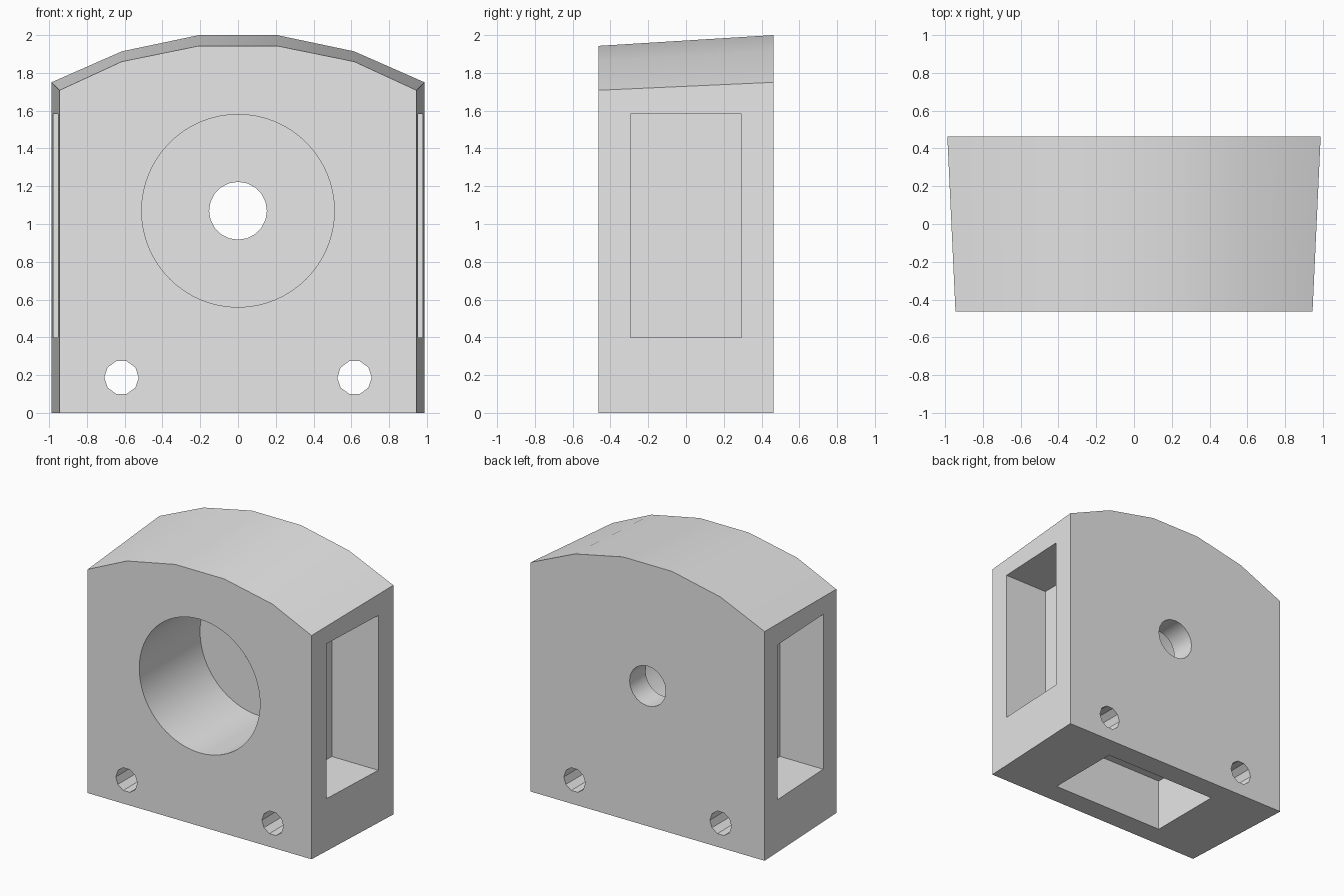
import bpy
import bmesh
import math
from mathutils import Matrix

cube = bpy.data.objects.get("Cube")
if cube:
    bpy.data.objects.remove(cube, do_unlink=True)

FRONT, BACK = -0.463, 0.463

grey = bpy.data.materials.new("light grey")
grey.use_nodes = True
grey.diffuse_color = (0.8, 0.8, 0.8, 1)
grey.node_tree.nodes["Principled BSDF"].inputs["Base Color"].default_value = (0.8, 0.8, 0.8, 1)


def add_object(name, bm):
    bmesh.ops.recalc_face_normals(bm, faces=bm.faces)
    mesh = bpy.data.meshes.new(name)
    bm.to_mesh(mesh)
    bm.free()
    mesh.materials.append(grey)
    obj = bpy.data.objects.new(name, mesh)
    bpy.context.collection.objects.link(obj)
    return obj


def box(name, x, y, z):
    """Box from (min, max) ranges."""
    bm = bmesh.new()
    bmesh.ops.create_cube(bm, size=1)
    for v in bm.verts:
        for axis, (low, high) in enumerate((x, y, z)):
            v.co[axis] = low if v.co[axis] < 0 else high
    return add_object(name, bm)


def rod(name, x, z, radius, sides, y0, y1):
    """Prism along y with a vertex on the +x side."""
    bm = bmesh.new()
    rings = []
    for y in (y0, y1):
        rings.append([bm.verts.new((x + radius * math.cos(a), y, z + radius * math.sin(a)))
                      for a in (2 * math.pi * i / sides for i in range(sides))])
        bm.faces.new(rings[-1])
    for i in range(sides):
        j = (i + 1) % sides
        bm.faces.new((rings[0][i], rings[0][j], rings[1][j], rings[1][i]))
    return add_object(name, bm)


# Block with an arched top, tapering towards the front
def ring(bm, y, half):
    right = [(x, z) for x, z in half]
    left = [(-x, z) for x, z in reversed(half)]
    return [bm.verts.new((x, y, z)) for x, z in right + left]


bm = bmesh.new()
front = ring(bm, FRONT, [(0.945, 0), (0.945, 1.708), (0.615, 1.86), (0.207, 1.943)])
back = ring(bm, BACK, [(0.988, 0), (0.988, 1.75), (0.615, 1.914), (0.207, 2.0)])
bm.faces.new(front)
bm.faces.new(back)
for i in range(len(front)):
    j = (i + 1) % len(front)
    bm.faces.new((front[i], front[j], back[j], back[i]))
block = add_object("arched_block", bm)

# Holes: blind front bore, centre hole, two mounting holes
cutters = [
    rod("bore_cutter", 0, 1.07, 0.51, 64, -0.7, 0.27),
    rod("centre_hole_cutter", 0, 1.07, 0.153, 20, 0.1, 0.7),
]
for side, label in ((1, "left"), (-1, "right")):
    cutters.append(rod(label + "_mount_hole_cutter", side * 0.617, 0.187, 0.091, 10, -0.7, 0.7))
    # Rectangular side pockets
    cutters.append(box(label + "_pocket_cutter", sorted((side * 0.587, side * 1.2)),
                       (-0.295, 0.293), (0.4, 1.582)))

# Rectangular pocket underneath
cutters.append(box("base_pocket_cutter", (-0.48, 0.48), (-0.295, 0.293), (-0.2, 0.4)))

bpy.context.view_layer.objects.active = block
for cutter in cutters:
    cut = block.modifiers.new(cutter.name, 'BOOLEAN')
    cut.operation = 'DIFFERENCE'
    cut.solver = 'EXACT'
    cut.object = cutter
    bpy.ops.object.modifier_apply(modifier=cut.name)
for cutter in cutters:
    bpy.data.objects.remove(cutter, do_unlink=True)

# Smooth arch and bores, crisp edges elsewhere
bpy.ops.object.select_all(action='DESELECT')
block.select_set(True)
bpy.ops.object.shade_smooth_by_angle(angle=math.radians(30))
